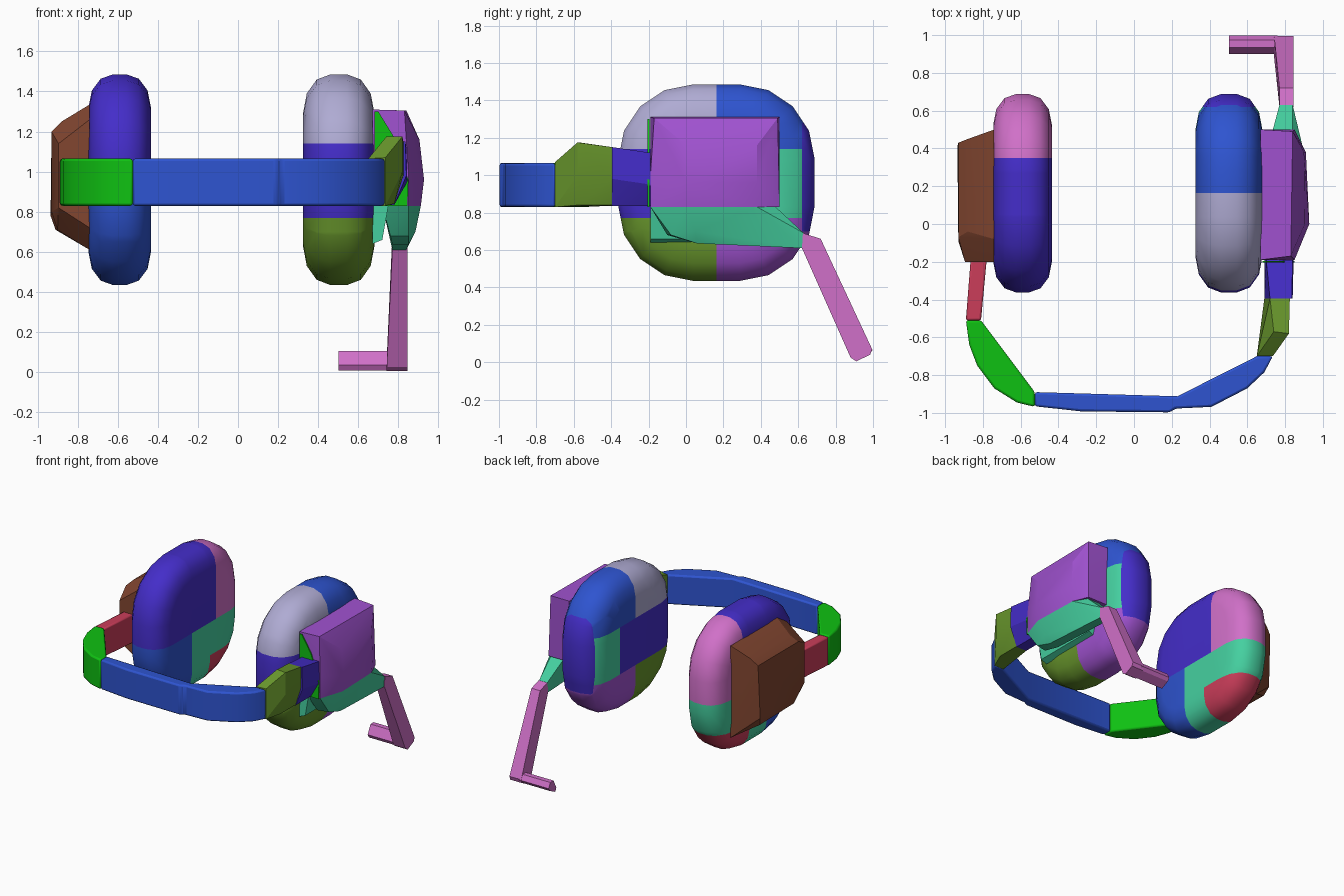
import bpy, bmesh, math
from mathutils import Vector

cube = bpy.data.objects.get("Cube")
if cube:
    bpy.data.objects.remove(cube, do_unlink=True)


def srgb(h):
    out = []
    for i in (0, 2, 4):
        c = int(h[i:i + 2], 16) / 255
        out.append(c / 12.92 if c <= 0.04045 else ((c + 0.055) / 1.055) ** 2.4)
    return (*out, 1.0)


COLOURS = dict(lavender="AFABD3", blue="2E54D0", indigo="442DC9", teal="45D0A0",
               purple="A052D0", olive="68962C", pink="D070C8", brown="824630",
               green="0FC112", red="CB3D5A")
MATS = {}
for name, code in COLOURS.items():
    m = bpy.data.materials.new(name)
    m.use_nodes = True
    m.diffuse_color = srgb(code)
    m.node_tree.nodes["Principled BSDF"].inputs["Base Color"].default_value = srgb(code)
    MATS[name] = m


def finish(bm, name, colours, bevel=0.0, smooth=30):
    bmesh.ops.recalc_face_normals(bm, faces=bm.faces)
    me = bpy.data.meshes.new(name)
    bm.to_mesh(me)
    bm.free()
    ob = bpy.data.objects.new(name, me)
    bpy.context.collection.objects.link(ob)
    for c in colours:
        me.materials.append(MATS[c])
    if bevel:
        b = ob.modifiers.new("soft_edges", "BEVEL")
        b.width, b.segments, b.limit_method = bevel, 2, "ANGLE"
    bpy.ops.object.select_all(action="DESELECT")
    ob.select_set(True)
    bpy.context.view_layer.objects.active = ob
    bpy.ops.object.shade_smooth_by_angle(angle=math.radians(smooth))
    return ob


def hull(name, colour, pts, bevel=0.0):
    """Solid convex part around a few corner points."""
    bm = bmesh.new()
    for p in pts:
        bm.verts.new(p)
    res = bmesh.ops.convex_hull(bm, input=bm.verts)
    junk = {g for g in res["geom_interior"] + res["geom_unused"]
            if isinstance(g, bmesh.types.BMVert)}
    bmesh.ops.delete(bm, geom=list(junk), context="VERTS")
    bmesh.ops.dissolve_limit(bm, angle_limit=0.02, verts=bm.verts, edges=bm.edges)
    return finish(bm, name, [colour], bevel, 20)


def prism(name, colour, outline, z0, z1, bevel=0.0):
    """Plan outline extruded upward."""
    bm = bmesh.new()
    f = bm.faces.new([bm.verts.new((x, y, z0)) for x, y in outline])
    r = bmesh.ops.extrude_face_region(bm, geom=[f])
    top = [g for g in r["geom"] if isinstance(g, bmesh.types.BMVert)]
    bmesh.ops.translate(bm, verts=top, vec=(0, 0, z1 - z0))
    return finish(bm, name, [colour], bevel)


def cushion(name, x0, x1, rx, rz, planes, colours, rule):
    """Rounded-square cushion lying across x, split into coloured patches."""
    cy, cz, half, corner, steps = 0.163, 0.96, 0.525, 0.40, 4
    # cross-section of the rim: x position and inset from the outer edge
    section = [(x0 + rx * (1 - math.cos(math.radians(a))),
                rz * (1 - math.sin(math.radians(a)))) for a in (0, 30, 60, 90)]
    section += [(x0 + x1 - x, i) for x, i in reversed(section)]
    bm = bmesh.new()
    rings = []
    for x, inset in section:
        r, ring = corner - inset, []
        for q in range(4):
            for k in range(steps + 1):
                a = math.radians(90 * q + 90 * k / steps)
                sy = 1 if q in (0, 3) else -1
                sz = 1 if q in (0, 1) else -1
                ring.append(bm.verts.new((x, cy + sy * (half - corner) + r * math.cos(a),
                                          cz + sz * (half - corner) + r * math.sin(a))))
        rings.append(ring)
    n = len(rings[0])
    for a, b in zip(rings, rings[1:]):
        for i in range(n):
            bm.faces.new((a[i], a[(i + 1) % n], b[(i + 1) % n], b[i]))
    bm.faces.new(rings[0])
    bm.faces.new(rings[-1])
    for axis, value in planes:
        co = Vector((0, value, 0)) if axis == "y" else Vector((0, 0, value))
        no = (0, 1, 0) if axis == "y" else (0, 0, 1)
        bmesh.ops.bisect_plane(bm, geom=bm.verts[:] + bm.edges[:] + bm.faces[:],
                               dist=1e-5, plane_co=co, plane_no=no)
    for f in bm.faces:
        c = f.calc_center_bounds()
        f.material_index = colours.index(rule(c.y, c.z))
    return finish(bm, name, colours, smooth=35)


# Ear cushions
def left_rule(y, z):
    if y > 0.62 and 0.70 < z < 1.28:
        return "indigo"
    if z > 1.14:
        return "blue" if y > 0.163 else "lavender"
    if z < 0.77:
        return "purple" if y > 0.163 else "olive"
    return "teal" if y > 0.36 else "indigo"


def right_rule(y, z):
    if z > 0.91:
        return "pink" if y > 0.35 else "indigo"
    if y < 0.05:
        return "blue"
    if y < 0.27:
        return "teal"
    return "teal" if z > 0.65 else "red"


cushion("left_ear_cushion", 0.325, 0.68, 0.135, 0.19,
        [("y", 0.62), ("y", 0.163), ("y", 0.36), ("z", 1.14), ("z", 0.77),
         ("z", 0.70), ("z", 1.28)],
        ["lavender", "blue", "indigo", "teal", "purple", "olive"], left_rule)
cushion("right_ear_cushion", -0.745, -0.435, 0.12, 0.16,
        [("y", 0.35), ("y", 0.05), ("y", 0.27), ("z", 0.91), ("z", 0.65)],
        ["indigo", "pink", "teal", "red", "blue"], right_rule)

# Ear cups
hull("left_ear_cup", "purple", [
    (0.67, -0.19, 1.31), (0.67, 0.50, 1.31), (0.67, -0.19, 0.83), (0.67, 0.50, 0.83),
    (0.83, -0.17, 1.305), (0.84, 0.49, 1.305), (0.85, -0.19, 0.83), (0.85, 0.50, 0.83),
    (0.905, 0.00, 1.16), (0.90, 0.38, 1.16), (0.928, 0.00, 0.96), (0.91, 0.38, 0.96),
    (0.912, 0.00, 0.83), (0.90, 0.38, 0.83), (0.85, -0.19, 1.0)])
hull("right_ear_cup", "brown", [
    (-0.74, -0.20, 1.26), (-0.74, -0.08, 1.335), (-0.74, 0.50, 1.335),
    (-0.74, 0.50, 0.61), (-0.74, -0.08, 0.61), (-0.74, -0.20, 0.72),
    (-0.88, 0.45, 1.25), (-0.88, -0.04, 1.25), (-0.93, 0.43, 1.20),
    (-0.93, -0.07, 1.20), (-0.935, 0.41, 0.78), (-0.93, -0.09, 0.80),
    (-0.91, 0.38, 0.71), (-0.90, -0.06, 0.71), (-0.895, -0.20, 1.14), (-0.895, -0.20, 0.82)])

# Thin plate on the front of the left cup
hull("left_cup_front_plate", "green", [
    (x, y, z) for y in (-0.205, -0.196)
    for x, z in ((0.68, 1.30), (0.70, 1.30), (0.78, 1.17), (0.85, 0.96), (0.845, 0.83), (0.68, 0.83))])

# Lower left housing and microphone mount
hull("left_cup_lower_strip", "teal", [
    (0.67, -0.19, 0.83), (0.75, -0.19, 0.83), (0.67, -0.19, 0.64), (0.72, -0.19, 0.66),
    (0.67, 0.40, 0.83), (0.75, 0.40, 0.83), (0.67, 0.35, 0.64), (0.72, 0.35, 0.66)])
hull("microphone_mount", "teal", [
    (0.72, -0.18, 0.83), (0.85, -0.19, 0.83), (0.912, 0.00, 0.83), (0.90, 0.38, 0.83),
    (0.84, 0.48, 0.83), (0.73, 0.48, 0.83), (0.76, -0.10, 0.68), (0.85, -0.08, 0.68),
    (0.885, 0.05, 0.70), (0.77, 0.06, 0.635), (0.85, 0.06, 0.635),
    (0.77, 0.63, 0.69), (0.84, 0.63, 0.69), (0.77, 0.62, 0.61), (0.84, 0.62, 0.61)])

# Microphone boom and tip
boom_outline = [(0.62, 0.61), (0.625, 0.69), (0.72, 0.66), (0.995, 0.07),
                (0.985, 0.04), (0.91, 0.005), (0.88, 0.025)]
hull("microphone_boom", "pink",
     [(0.845, y, z) for y, z in boom_outline]
     + [(0.77 if z > 0.5 else 0.742, y, z) for y, z in boom_outline])
hull("microphone_tip", "pink", [
    (x, y, z) for x in (0.502, 0.76)
    for y, z in ((0.90, 0.035), (0.915, 0.008), (0.98, 0.04), (0.997, 0.065),
                 (0.975, 0.105), (0.935, 0.105))])

# Band running around the front
prism("band_main", "blue", [
    (-0.525, -0.89), (-0.525, -0.965), (-0.28, -0.992), (0.19, -0.997), (0.22, -0.977),
    (0.41, -0.968), (0.60, -0.87), (0.69, -0.785), (0.735, -0.70), (0.65, -0.70),
    (0.23, -0.912)], 0.83, 1.065, 0.012)
prism("band_right_corner", "green", [
    (-0.525, -0.89), (-0.81, -0.51), (-0.89, -0.51), (-0.872, -0.64), (-0.83, -0.75),
    (-0.74, -0.87), (-0.62, -0.945), (-0.525, -0.968)], 0.83, 1.065, 0.012)
prism("band_right_arm", "red", [
    (-0.81, -0.51), (-0.89, -0.51), (-0.865, -0.19), (-0.78, -0.19)], 0.835, 1.06, 0.01)
hull("band_left_corner", "olive", [
    (0.65, -0.70, 0.83), (0.735, -0.70, 0.83), (0.65, -0.70, 1.065), (0.735, -0.70, 1.07),
    (0.74, -0.57, 1.175), (0.82, -0.58, 1.175), (0.82, -0.58, 1.00), (0.78, -0.58, 0.84),
    (0.69, -0.395, 0.835), (0.78, -0.395, 0.84), (0.825, -0.395, 0.98),
    (0.825, -0.395, 1.15), (0.72, -0.395, 1.15)])
hull("band_left_arm", "indigo", [
    (0.69, -0.395, 0.835), (0.78, -0.395, 0.835), (0.84, -0.395, 0.98), (0.835, -0.395, 1.15),
    (0.72, -0.395, 1.15), (0.69, -0.19, 0.835), (0.78, -0.19, 0.835), (0.845, -0.19, 0.95),
    (0.84, -0.19, 1.12), (0.70, -0.19, 1.12)])
